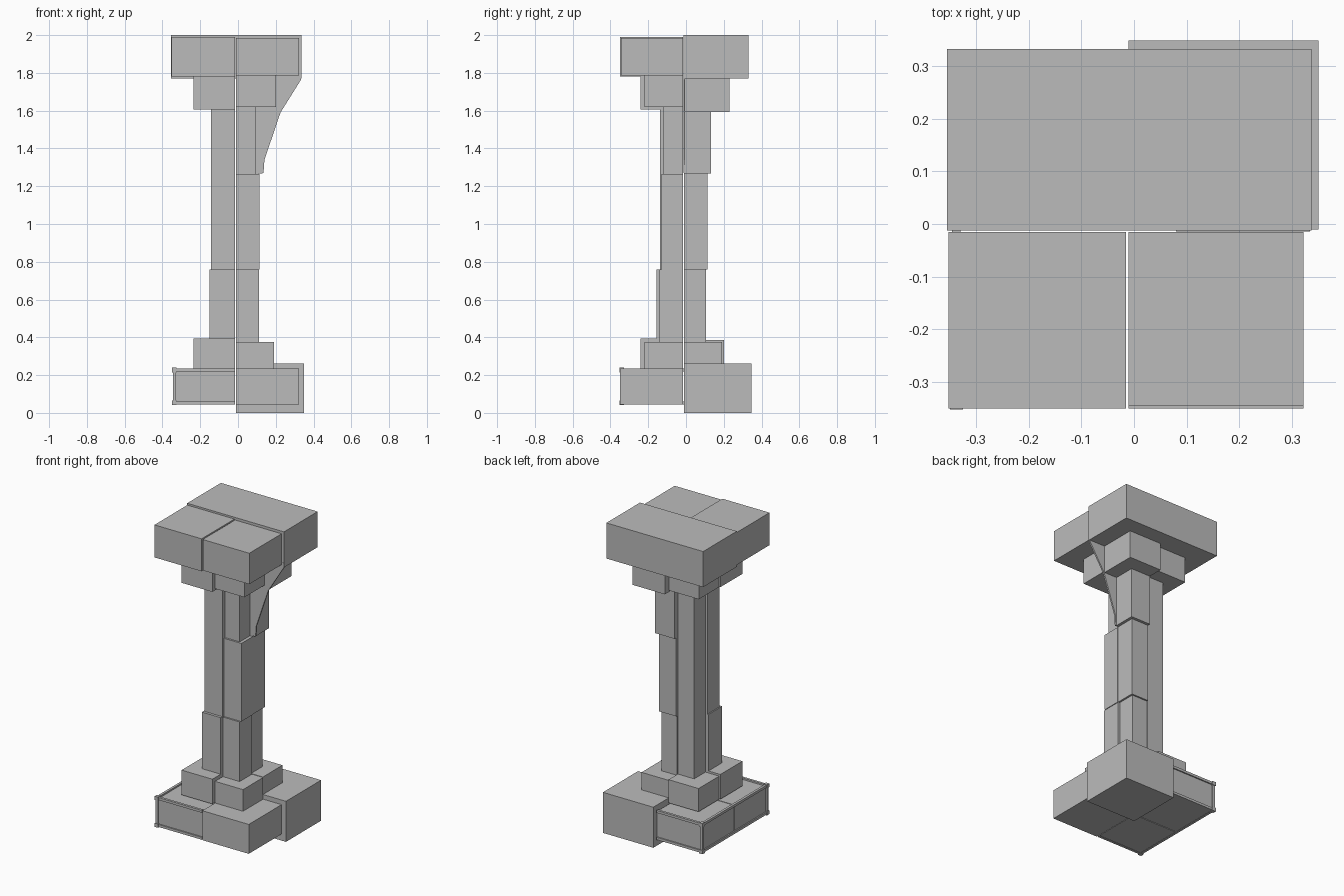
import bpy, bmesh
from mathutils import Vector

cube = bpy.data.objects.get("Cube")
if cube:
    bpy.data.objects.remove(cube, do_unlink=True)

stone = bpy.data.materials.new("grey_stone")
stone.use_nodes = True
grey = (0.5, 0.5, 0.5, 1)
stone.diffuse_color = grey
bsdf = next(n for n in stone.node_tree.nodes if n.type == 'BSDF_PRINCIPLED')
bsdf.inputs["Base Color"].default_value = grey
bsdf.inputs["Roughness"].default_value = 0.9


def finish(name, bm):
    bmesh.ops.recalc_face_normals(bm, faces=bm.faces)
    mesh = bpy.data.meshes.new(name)
    bm.to_mesh(mesh)
    bm.free()
    mesh.materials.append(stone)
    obj = bpy.data.objects.new(name, mesh)
    bpy.context.collection.objects.link(obj)
    return obj


def add_box(bm, lo, hi):
    lo, hi = Vector(lo), Vector(hi)
    verts = bmesh.ops.create_cube(bm, size=1)["verts"]
    for v in verts:
        v.co = (lo + hi) / 2 + v.co * (hi - lo)


def box(name, lo, hi):
    bm = bmesh.new()
    add_box(bm, lo, hi)
    return finish(name, bm)


def quarter(name, x, y, z0, z1):
    """Block in one quadrant, reaching from the central seam out to x, y."""
    sx = -0.01 if x > 0 else -0.015
    sy = -0.01 if y > 0 else -0.015
    box(name, (min(x, sx), min(y, sy), z0), (max(x, sx), max(y, sy), z1))


# Each stack: part name, outer x, outer y, bottom, top
stacks = {
    "front_right": [
        ("base_neck", -0.235, -0.24, 0.235, 0.395),
        ("lower_shaft", -0.15, -0.155, 0.395, 0.76),
        ("upper_shaft", -0.142, -0.138, 0.76, 1.605),
        ("cap_neck", -0.235, -0.24, 1.605, 1.78),
        ("cap", -0.352, -0.35, 1.78, 1.99),
    ],
    "front_left": [
        ("base", 0.322, -0.35, 0.045, 0.235),
        ("base_neck", 0.19, -0.22, 0.235, 0.375),
        ("lower_shaft", 0.11, -0.14, 0.375, 0.76),
        ("middle_shaft", 0.115, -0.13, 0.76, 1.265),
        ("upper_shaft", 0.095, -0.118, 1.265, 1.62),
        ("cap_neck", 0.2, -0.22, 1.62, 1.785),
        ("cap", 0.322, -0.345, 1.785, 1.985),
    ],
    "back_left": [
        ("base", 0.35, 0.348, 0, 0.262),
        ("base_neck", 0.185, 0.19, 0.26, 0.375),
        ("lower_shaft", 0.1, 0.105, 0.375, 0.76),
        ("middle_shaft", 0.112, 0.115, 0.76, 1.268),
        ("upper_shaft", 0.13, 0.133, 1.268, 1.592),
        ("cap_neck", 0.222, 0.23, 1.592, 1.77),
    ],
    "back_right": [
        ("base_neck", -0.23, 0.2, 0.235, 0.385),
        ("shaft", -0.132, 0.105, 0.385, 1.605),
        ("cap_neck", -0.228, 0.195, 1.605, 1.77),
    ],
}
for corner, parts in stacks.items():
    for part, x, y, z0, z1 in parts:
        quarter(corner + "_" + part, x, y, z0, z1)

# Single cap slab across the back half
box("back_cap_slab", (-0.355, -0.012, 1.77), (0.337, 0.332, 2))

# Recessed right-hand base blocks
X, F, B, Z0, Z1, R = -0.345, -0.348, 0.325, 0.045, 0.235, 0.016
quarter("front_right_base", X + 0.008, F + 0.008, Z0 + 0.002, Z1 - 0.01)
quarter("back_right_base", X + 0.008, B - 0.008, Z0 + 0.002, Z1 - 0.01)

# Raised rim around those blocks, with knobs on the outer corners
bm = bmesh.new()
for z in (Z0, Z1 - R):
    add_box(bm, (X, F, z), (X + R, B, z + R))
    add_box(bm, (X, F, z), (-0.015, F + R, z + R))
    add_box(bm, (X, B - R, z), (-0.015, B, z + R))
    for y in (F, B - R):
        add_box(bm, (X - 0.004, y - 0.004, z - 0.004),
                (X + R + 0.004, y + R + 0.004, z + R + 0.004))
for y in (F, B - R):
    add_box(bm, (X, y, Z0), (X + R, y + R, Z1))
finish("right_base_rim", bm)

# Thin slanted bracket under the cap
bm = bmesh.new()
outline = [(0.08, 1.27), (0.135, 1.27), (0.14, 1.34), (0.225, 1.59),
           (0.334, 1.765), (0.334, 1.8), (0.08, 1.8)]
face = bm.faces.new([bm.verts.new((x, -0.014, z)) for x, z in outline])
side = bmesh.ops.extrude_face_region(bm, geom=[face])["geom"]
for v in side:
    if isinstance(v, bmesh.types.BMVert):
        v.co.y += 0.01
finish("left_bracket", bm)
